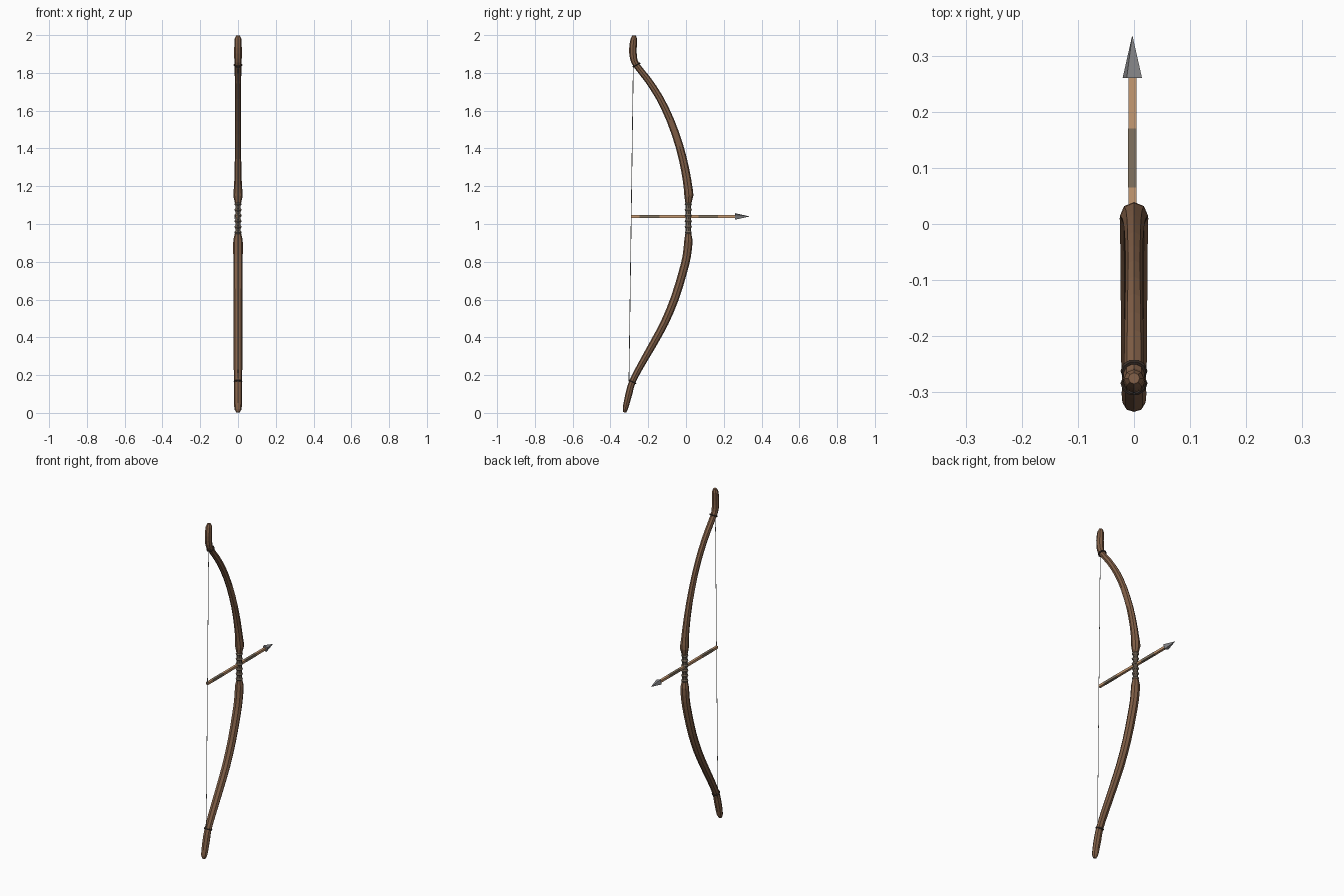
import bpy, bmesh, math
from mathutils import Vector

if "Cube" in bpy.data.objects:
    bpy.data.objects.remove(bpy.data.objects["Cube"])


def mat(name, rgb):
    m = bpy.data.materials.new(name)
    m.diffuse_color = (*rgb, 1)
    m.use_nodes = True
    m.node_tree.nodes["Principled BSDF"].inputs["Base Color"].default_value = m.diffuse_color
    return m


WOOD = mat("dark_wood", (0.22, 0.115, 0.063))
WRAP = mat("grip_wrap", (0.17, 0.13, 0.095))
BIND = mat("binding", (0.045, 0.03, 0.022))
TAN = mat("pale_wood", (0.56, 0.32, 0.17))
BAND = mat("arrow_band", (0.22, 0.17, 0.115))
STEEL = mat("steel", (0.25, 0.25, 0.26))
CORD = mat("cord", (0.3, 0.3, 0.29))


def smooth(rings):
    """Insert a Catmull-Rom midpoint between neighbouring rings."""
    v = [Vector(r) for r in rings]
    out = [v[0]]
    for i in range(len(v) - 1):
        if 0 < i < len(v) - 2:
            out.append((9 * (v[i] + v[i + 1]) - v[i - 1] - v[i + 2]) / 16)
        out.append(v[i + 1])
    return out


def sweep(name, rings, material, sides=8, x=0.0, phase=0.0):
    """Loft of elliptical rings (y, z, half width in x, half depth) along a path in the YZ plane."""
    bm = bmesh.new()
    pts = [Vector((x, r[0], r[1])) for r in rings]
    loops = []
    for i, (y, z, a, b) in enumerate(rings):
        t = (pts[min(i + 1, len(pts) - 1)] - pts[max(i - 1, 0)]).normalized()
        n = Vector((0, t.z, -t.y))
        angles = [phase + 2 * math.pi * k / sides for k in range(sides)]
        loops.append([bm.verts.new(pts[i] + Vector((1, 0, 0)) * a * math.cos(g)
                                   + n * b * math.sin(g)) for g in angles])
    for l0, l1 in zip(loops, loops[1:]):
        for k in range(sides):
            j = (k + 1) % sides
            bm.faces.new((l0[k], l0[j], l1[j], l1[k]))
    bm.faces.new(loops[0])
    bm.faces.new(loops[-1])
    bmesh.ops.recalc_face_normals(bm, faces=bm.faces)
    me = bpy.data.meshes.new(name)
    bm.to_mesh(me)
    bm.free()
    me.materials.append(material)
    ob = bpy.data.objects.new(name, me)
    bpy.context.collection.objects.link(ob)
    return ob


# Bow limbs, from grip to tip
sweep("upper_limb", smooth([
    (0.012, 1.105, 0.015, 0.015), (0.015, 1.15, 0.025, 0.024), (0.010, 1.20, 0.021, 0.023),
    (-0.005, 1.29, 0.018, 0.022), (-0.034, 1.41, 0.016, 0.021), (-0.083, 1.55, 0.015, 0.020),
    (-0.141, 1.67, 0.016, 0.019), (-0.203, 1.765, 0.017, 0.018), (-0.262, 1.84, 0.018, 0.017),
    (-0.278, 1.88, 0.020, 0.019), (-0.281, 1.93, 0.020, 0.020), (-0.276, 1.98, 0.018, 0.017),
    (-0.275, 1.998, 0.010, 0.010)]), WOOD)
sweep("lower_limb", smooth([
    (0.012, 0.955, 0.015, 0.015), (0.013, 0.915, 0.025, 0.022), (0.004, 0.83, 0.025, 0.022),
    (-0.018, 0.74, 0.025, 0.022), (-0.058, 0.61, 0.024, 0.022), (-0.112, 0.48, 0.024, 0.021),
    (-0.177, 0.36, 0.023, 0.020), (-0.240, 0.25, 0.023, 0.018), (-0.284, 0.165, 0.021, 0.017),
    (-0.300, 0.11, 0.022, 0.018), (-0.315, 0.05, 0.021, 0.016), (-0.322, 0.018, 0.018, 0.013),
    (-0.325, 0.003, 0.010, 0.008)]), WOOD)

# Grip core wrapped in cord coils
sweep("grip", [(0.012, 0.945, 0.014, 0.014), (0.012, 1.115, 0.014, 0.014)], WRAP)
for i in range(6):
    bpy.ops.mesh.primitive_torus_add(major_segments=10, minor_segments=6, major_radius=0.011,
                                     minor_radius=0.009, location=(0, 0.012, 0.955 + i * 0.03))
    coil = bpy.context.object
    coil.name = f"grip_coil_{i + 1}"
    coil.data.materials.append(WRAP)

# Bindings where the string is tied
for name, y, z, tilt in (("upper_binding", -0.262, 1.842, 0.5),
                         ("lower_binding", -0.284, 0.165, -0.42)):
    bpy.ops.mesh.primitive_torus_add(major_segments=10, minor_segments=6, major_radius=0.019,
                                     minor_radius=0.005, location=(0, y, z), rotation=(tilt, 0, 0))
    ob = bpy.context.object
    ob.name = name
    ob.data.materials.append(BIND)

# Bow string
sweep("bow_string", [(-0.302, 0.165, 0.0018, 0.0018), (-0.279, 1.842, 0.0018, 0.0018)], CORD, 4)

# Square arrow shaft, two bands, pyramid head
AX, AZ = -0.003, 1.04
for name, y0, y1, r, m in (("arrow_shaft", -0.29, 0.265, 0.010, TAN),
                           ("rear_band", -0.245, -0.14, 0.0105, BAND),
                           ("front_band", 0.065, 0.17, 0.0105, BAND)):
    sweep(name, [(y0, AZ, r, r), (y1, AZ, r, r)], m, 4, AX, math.pi / 4)
sweep("arrow_head", [(0.26, AZ, 0.020, 0.020), (0.335, AZ, 0.0005, 0.0005)],
      STEEL, 4, AX, math.radians(60))
